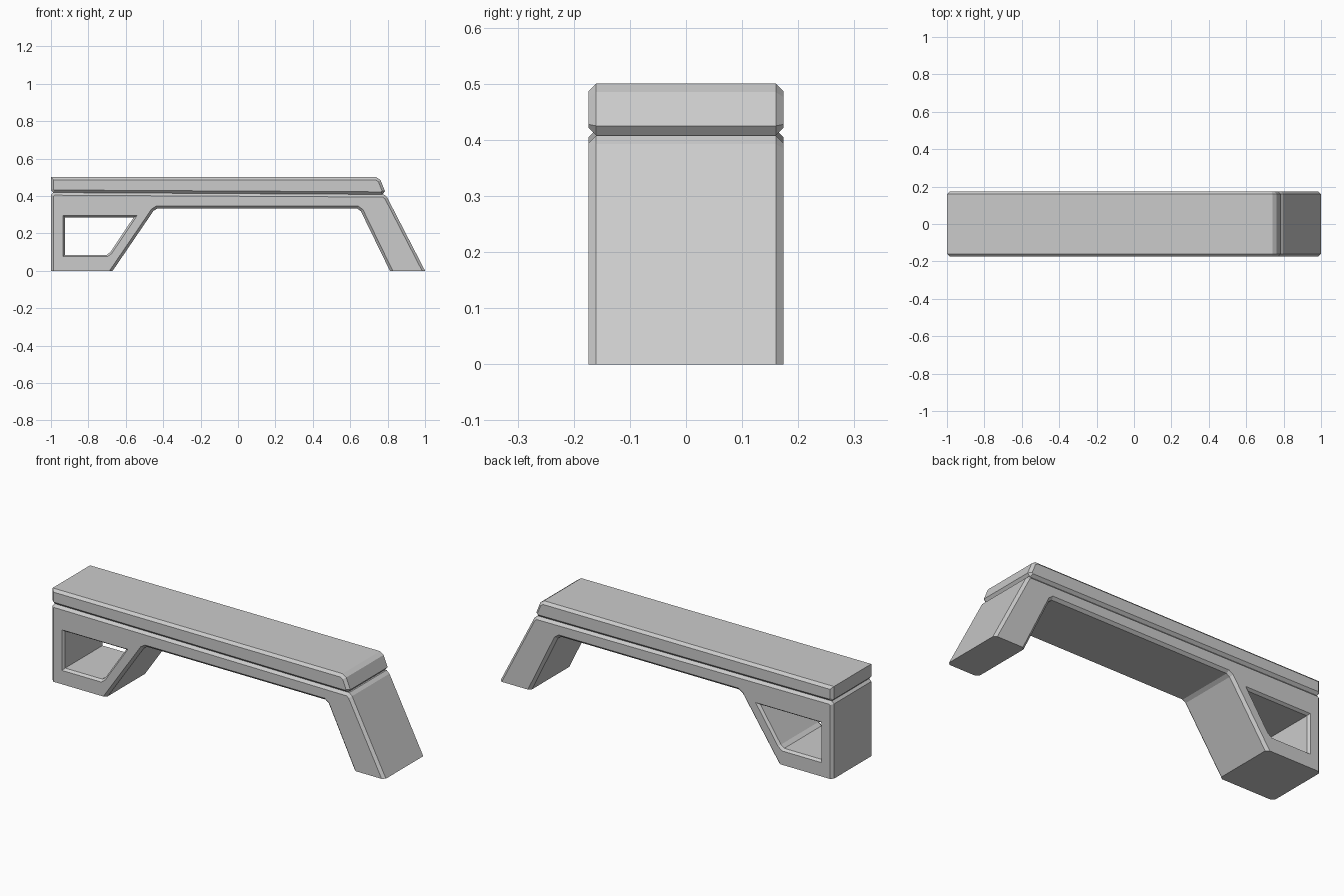
import bpy
import bmesh
from mathutils import Vector

cube = bpy.data.objects.get("Cube")
if cube:
    bpy.data.objects.remove(cube)

HALF_DEPTH = 0.174
CHAMFER = 0.014


def material(name, value):
    mat = bpy.data.materials.new(name)
    color = (value, value, value, 1)
    mat.use_nodes = True
    mat.diffuse_color = color
    mat.node_tree.nodes["Principled BSDF"].inputs["Base Color"].default_value = color
    return mat


def inset(points, dist):
    """Mitred inset of a counter-clockwise outline; edges on the floor stay put."""
    pts = [Vector(p) for p in points]
    lines = []
    for i, a in enumerate(pts):
        b = pts[(i + 1) % len(pts)]
        d = (b - a).normalized()
        n = Vector((-d.y, d.x))
        on_floor = abs(a.y) + abs(b.y) < 1e-6
        lines.append((n, n.dot(a) + (0 if on_floor else dist)))
    result = []
    for i in range(len(pts)):
        (n, r), (m, s) = lines[i - 1], lines[i]
        det = n.x * m.y - n.y * m.x
        result.append(((r * m.y - s * n.y) / det, (n.x * s - m.x * r) / det))
    return result


def chamfered_slab(name, outlines, mat):
    """Extrude side outlines (shell first, then holes) in depth with chamfered rims."""
    bm = bmesh.new()
    rims = {0: [], 3: []}
    for points, dist in outlines:
        rings = []
        for k, (y, d) in enumerate([(-HALF_DEPTH, dist), (CHAMFER - HALF_DEPTH, 0),
                                    (HALF_DEPTH - CHAMFER, 0), (HALF_DEPTH, dist)]):
            ring = [bm.verts.new((x, y, z)) for x, z in (inset(points, d) if d else points)]
            rings.append(ring)
        for low, high in zip(rings, rings[1:]):
            for i in range(len(low)):
                j = (i + 1) % len(low)
                bm.faces.new((low[i], low[j], high[j], high[i]))
        for k in rims:
            ring = rings[k]
            rims[k] += [bm.edges.get((ring[i - 1], ring[i])) for i in range(len(ring))]
    for edges in rims.values():
        bmesh.ops.triangle_fill(bm, edges=edges, use_beauty=True)
    bmesh.ops.recalc_face_normals(bm, faces=bm.faces)
    mesh = bpy.data.meshes.new(name)
    bm.to_mesh(mesh)
    bm.free()
    mesh.materials.append(mat)
    obj = bpy.data.objects.new(name, mesh)
    bpy.context.collection.objects.link(obj)
    return obj


grey = material("light_grey", 0.6)

# Base: boxy leg with a window, flat span and a raked leg
base = [(-1, 0), (-0.67, 0), (-0.452, 0.32), (-0.433, 0.332), (0.638, 0.332),
        (0.657, 0.318), (0.812, 0), (1, 0), (0.797, 0.393), (0.78, 0.408),
        (-0.988, 0.418), (-1, 0.405)]
window = [(-0.925, 0.085), (-0.702, 0.085), (-0.682, 0.1), (-0.558, 0.285),
          (-0.925, 0.285)]
chamfered_slab("bench_base", [(base, CHAMFER), (window, -0.01)], grey)

# Seat: slab resting on the base, raked and chamfered at the right end
seat = [(-0.988, 0.418), (0.772, 0.408), (0.786, 0.425), (0.762, 0.485),
        (0.74, 0.5), (-1, 0.5), (-1, 0.431)]
chamfered_slab("bench_seat", [(seat, CHAMFER)], grey)
